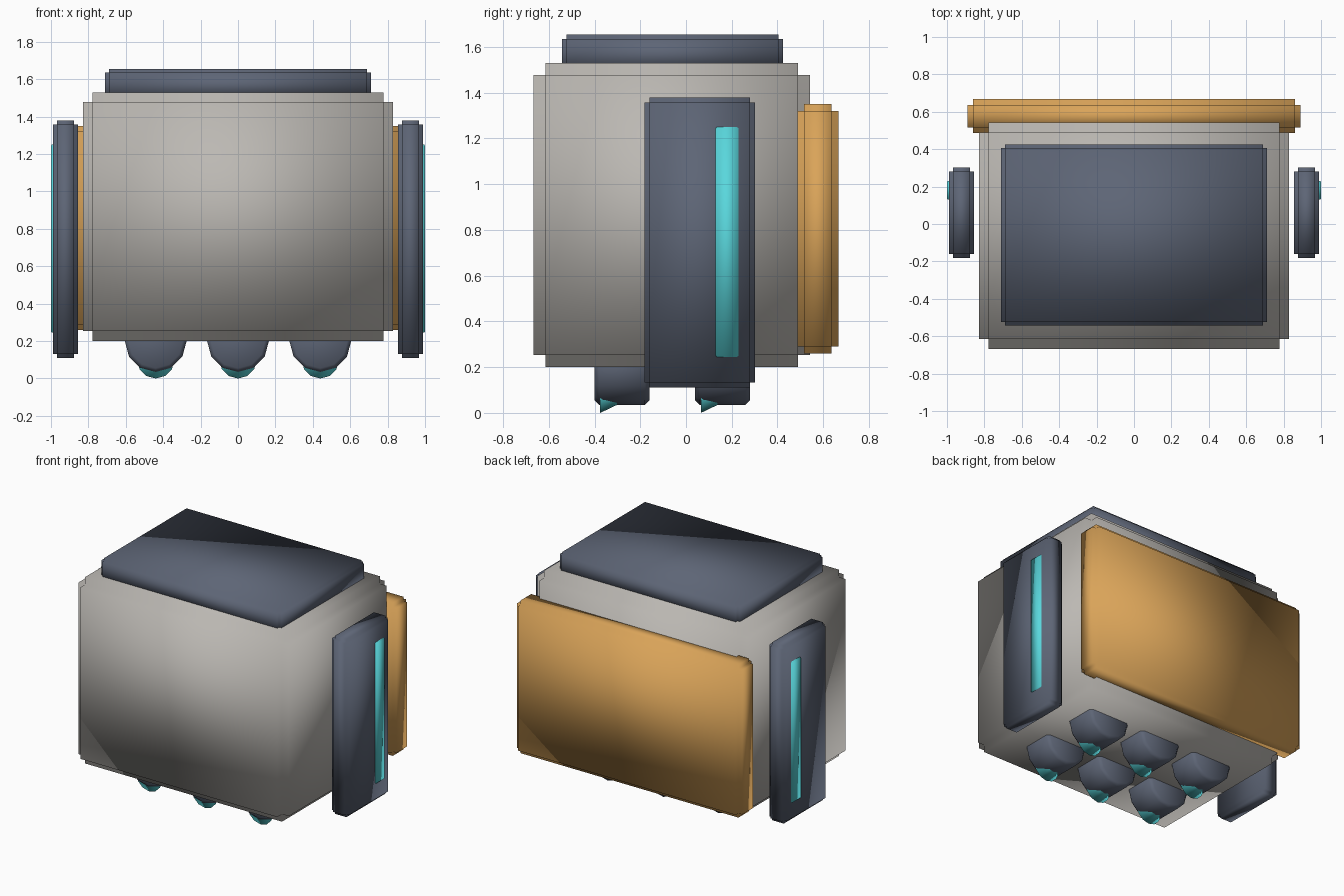
import bpy
import bmesh
from math import radians
from mathutils import Matrix, Vector

if "Cube" in bpy.data.objects:
    bpy.data.objects.remove(bpy.data.objects["Cube"], do_unlink=True)


def material(name, rgb):
    mat = bpy.data.materials.new(name)
    mat.use_nodes = True
    mat.diffuse_color = (*rgb, 1)
    mat.node_tree.nodes["Principled BSDF"].inputs["Base Color"].default_value = (*rgb, 1)
    return mat


stone_grey = material("stone grey", (0.50, 0.48, 0.45))
slate_blue = material("slate blue", (0.11, 0.13, 0.18))
amber = material("amber", (0.70, 0.37, 0.10))
turquoise = material("turquoise", (0.10, 0.68, 0.72))


def finish(name, bm, mat):
    """Turn a bmesh into a smooth shaded object of one colour."""
    bmesh.ops.recalc_face_normals(bm, faces=bm.faces)
    for face in bm.faces:
        face.smooth = True
    mesh = bpy.data.meshes.new(name)
    bm.to_mesh(mesh)
    bm.free()
    mesh.materials.append(mat)
    obj = bpy.data.objects.new(name, mesh)
    bpy.context.collection.objects.link(obj)
    return obj


def stepped_box(name, low, high, step, mat):
    """Box whose six faces are raised plates, leaving notched edges."""
    low, high = Vector(low), Vector(high)
    core = high - low - Vector((2 * step,) * 3)
    bm = bmesh.new()
    bmesh.ops.create_cube(bm, size=1, matrix=Matrix.Translation((low + high) / 2)
                          @ Matrix.Diagonal((*core, 1)))
    bm.normal_update()
    plates = bmesh.ops.extrude_discrete_faces(bm, faces=bm.faces[:])["faces"]
    for plate in plates:
        plate.normal_update()
        offset = plate.normal * step
        for vert in plate.verts:
            vert.co += offset
    return finish(name, bm, mat)


def round_part(name, centre, r_front, r_back, depth, mat, bevel=0):
    """Twelve-sided cylinder or cone lying along y."""
    bm = bmesh.new()
    bmesh.ops.create_cone(bm, cap_ends=True, segments=12, radius1=r_front,
                          radius2=r_back, depth=depth,
                          matrix=Matrix.Translation(centre)
                          @ Matrix.Rotation(radians(-90), 4, 'X'))
    if bevel:
        rims = {e for f in bm.faces if len(f.verts) > 4 for e in f.edges}
        bmesh.ops.bevel(bm, geom=list(rims), offset=bevel, segments=1,
                        affect='EDGES', profile=0.5)
    return finish(name, bm, mat)


# Main body, lid and back plate
stepped_box("body", (-0.83, -0.667, 0.20), (0.83, 0.543, 1.53), 0.053, stone_grey)
stepped_box("lid", (-0.71, -0.543, 1.48), (0.71, 0.425, 1.655), 0.02, slate_blue)
stepped_box("back_plate", (-0.89, 0.487, 0.26), (0.89, 0.667, 1.35), 0.03, amber)

# Side panels with light strips
for side, label in ((1, "left"), (-1, "right")):
    def side_box(name, x_in, x_out, y, z, step, mat):
        xs = sorted((side * x_in, side * x_out))
        stepped_box(f"{label}_{name}", (xs[0], y[0], z[0]), (xs[1], y[1], z[1]), step, mat)

    side_box("panel", 0.855, 0.99, (-0.182, 0.302), (0.11, 1.38), 0.022, slate_blue)
    side_box("light_strip", 0.96, 1.0, (0.13, 0.23), (0.245, 1.25), 0.004, turquoise)

# Two rows of three thruster pods with tips underneath
for row, y in (("front", -0.28), ("back", 0.16)):
    for column, x in (("right", -0.44), ("middle", 0), ("left", 0.44)):
        round_part(f"{row}_{column}_pod", (x, y, 0.20), 0.165, 0.165, 0.24,
                   slate_blue, bevel=0.02)
        round_part(f"{row}_{column}_pod_tip", (x, y + 0.01, 0.10), 0.10, 0, 0.21,
                   turquoise)
